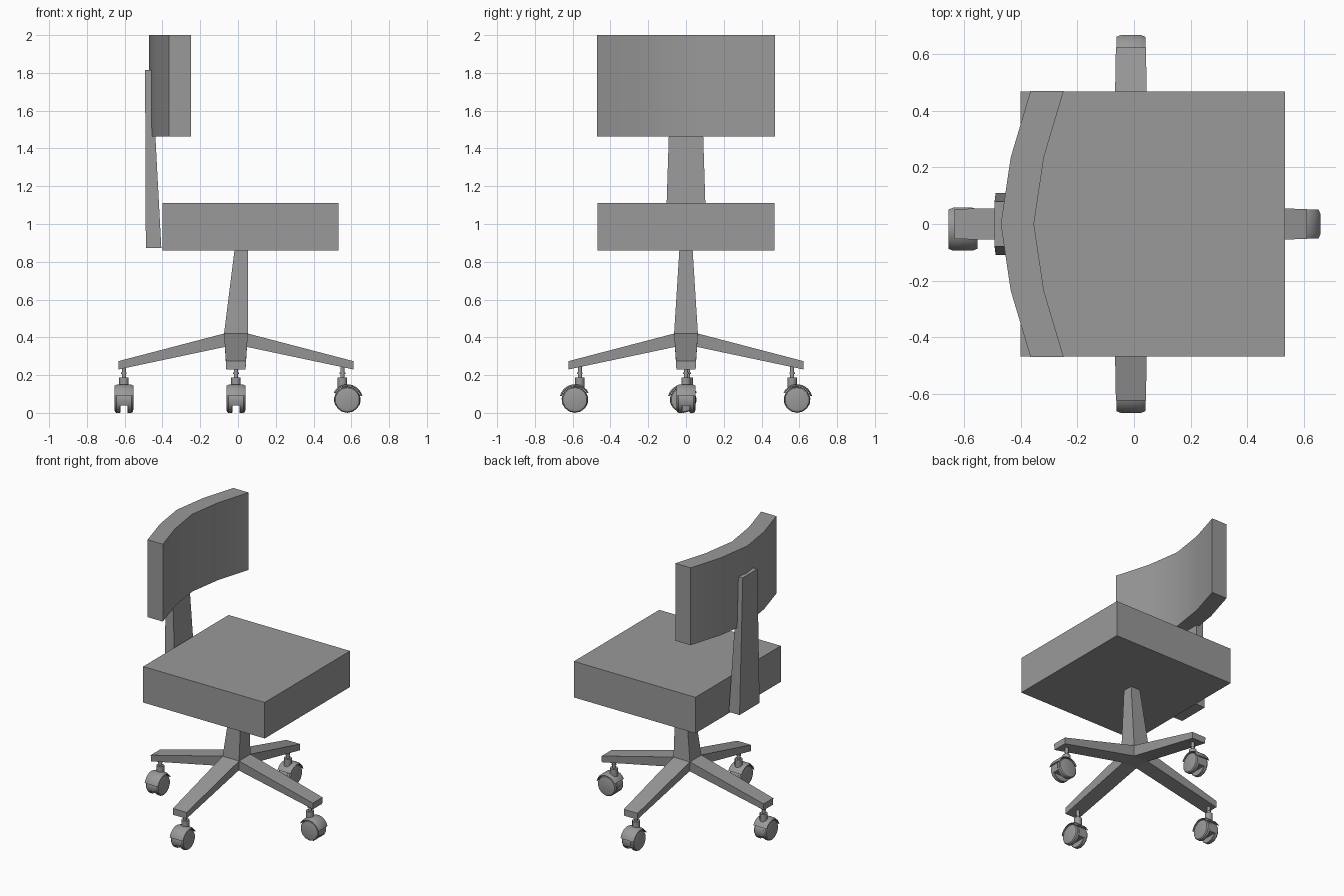
import bpy, bmesh, math
from mathutils import Matrix, Vector

if "Cube" in bpy.data.objects:
    bpy.data.objects.remove(bpy.data.objects["Cube"])

GREY = bpy.data.materials.new("dark_grey")
GREY.diffuse_color = (0.32, 0.32, 0.32, 1)
GREY.use_nodes = True
GREY.node_tree.nodes["Principled BSDF"].inputs["Base Color"].default_value = GREY.diffuse_color


def loft(bm, rings, start=True, end=True):
    loops = [[bm.verts.new(p) for p in r] for r in rings]
    n = len(loops[0])
    for a, b in zip(loops, loops[1:]):
        for i in range(n):
            j = (i + 1) % n
            bm.faces.new((a[i], a[j], b[j], b[i]))
    if start:
        bm.faces.new(loops[0][::-1])
    if end:
        bm.faces.new(loops[-1])


def rect(x0, x1, hy, z):
    return [(x0, -hy, z), (x1, -hy, z), (x1, hy, z), (x0, hy, z)]


def finish(name, bm, smooth=None):
    bmesh.ops.remove_doubles(bm, verts=bm.verts, dist=1e-5)
    bmesh.ops.recalc_face_normals(bm, faces=bm.faces)
    me = bpy.data.meshes.new(name)
    bm.to_mesh(me)
    bm.free()
    me.materials.append(GREY)
    ob = bpy.data.objects.new(name, me)
    bpy.context.collection.objects.link(ob)
    if smooth:
        bpy.ops.object.select_all(action='DESELECT')
        ob.select_set(True)
        bpy.context.view_layer.objects.active = ob
        bpy.ops.object.shade_smooth_by_angle(angle=math.radians(smooth))
    return ob


# Seat cushion
bm = bmesh.new()
loft(bm, [rect(-0.40, 0.533, 0.468, 0.86), rect(-0.40, 0.533, 0.468, 1.11)])
finish("seat", bm)

# Curved backrest
ys = (-0.47, -0.235, 0, 0.235, 0.47)
xs = (-0.365, -0.435, -0.47, -0.435, -0.365)
bm = bmesh.new()
loft(bm, [[(x, y, 1.463), (x + 0.117, y, 1.463), (x + 0.117, y, 2.0), (x, y, 2.0)]
          for x, y in zip(xs, ys)])
finish("backrest", bm, 35)

# Tapered upright holding the backrest
bm = bmesh.new()
loft(bm, [rect(-0.488, -0.406, 0.11, 0.874), rect(-0.492, -0.456, 0.08, 1.815)])
finish("back_support", bm)

# Stem and four-armed base, one fused mesh
CX, HUB, HUB_LOW = -0.011, 0.063, 0.055
bm = bmesh.new()
loft(bm, [rect(CX - HUB, CX + HUB, HUB, 0.42), rect(-0.018, 0.053, 0.035, 0.866)], start=False)
bm.faces.new([bm.verts.new(p) for p in rect(CX - HUB_LOW, CX + HUB_LOW, HUB_LOW, 0.35)])
for k in range(4):
    m = Matrix.Translation((CX, 0, 0)) @ Matrix.Rotation(k * math.pi / 2, 4, 'Z')
    inner = [(HUB, -HUB, 0.42), (HUB, HUB, 0.42), (HUB_LOW, HUB_LOW, 0.35), (HUB_LOW, -HUB_LOW, 0.35)]
    outer = [(0.622, -0.053, 0.274), (0.622, 0.053, 0.274), (0.622, 0.051, 0.230), (0.622, -0.051, 0.230)]
    loft(bm, [[m @ Vector(p) for p in r] for r in (inner, outer)], start=False)
finish("stem_and_base", bm)


# Twin-wheel casters; local +x is the trailing direction, origin at the stem
def caster(name, x, y, angle):
    off, zc = 0.026, 0.0695
    bm = bmesh.new()

    def ring(y, r, n=14):
        return [(off + r * math.cos(2 * math.pi * (i + 0.5) / n), y,
                 zc + r * math.sin(2 * math.pi * (i + 0.5) / n)) for i in range(n)]

    def arc(first, last, n):
        return [math.radians(first + (last - first) * i / n) for i in range(n + 1)]

    # wheels with bevelled rims
    for s in (-1, 1):
        loft(bm, [ring(s * w, r) for w, r in
                  ((0.018, 0.067), (0.021, 0.0695), (0.040, 0.0695), (0.047, 0.064), (0.051, 0.050))])
    # body between the wheels, leaving a slot below
    loft(bm, [[(off + 0.0705 * math.cos(a), w, zc + 0.0705 * math.sin(a)) for a in arc(-25, 205, 14)]
              for w in (-0.025, 0.025)])
    # hood arching over both wheels
    section = ((-0.051, 0.075), (-0.034, 0.082), (0.034, 0.082), (0.051, 0.075),
               (0.051, 0.072), (0.034, 0.074), (-0.034, 0.074), (-0.051, 0.072))
    loft(bm, [[(off + r * math.cos(a), w, zc + r * math.sin(a)) for w, r in section]
              for a in arc(15, 152, 10)])
    # swivel collar, pin and washer
    for r, z0, z1 in ((0.025, 0.135, 0.188), (0.011, 0.185, 0.262), (0.015, 0.207, 0.215)):
        bmesh.ops.create_cone(bm, cap_ends=True, segments=12, radius1=r, radius2=r, depth=z1 - z0,
                              matrix=Matrix.Translation((0, 0, (z0 + z1) / 2)))
    bm.transform(Matrix.Translation((x, y, 0)) @ Matrix.Rotation(math.radians(angle), 4, 'Z'))
    finish(name, bm, 35)


caster("caster_right", 0.553, 0, 0)
caster("caster_rear", CX, 0.562, 90)
caster("caster_front", CX, -0.562, -90)
caster("caster_left", -0.604, 0.011, -90)
